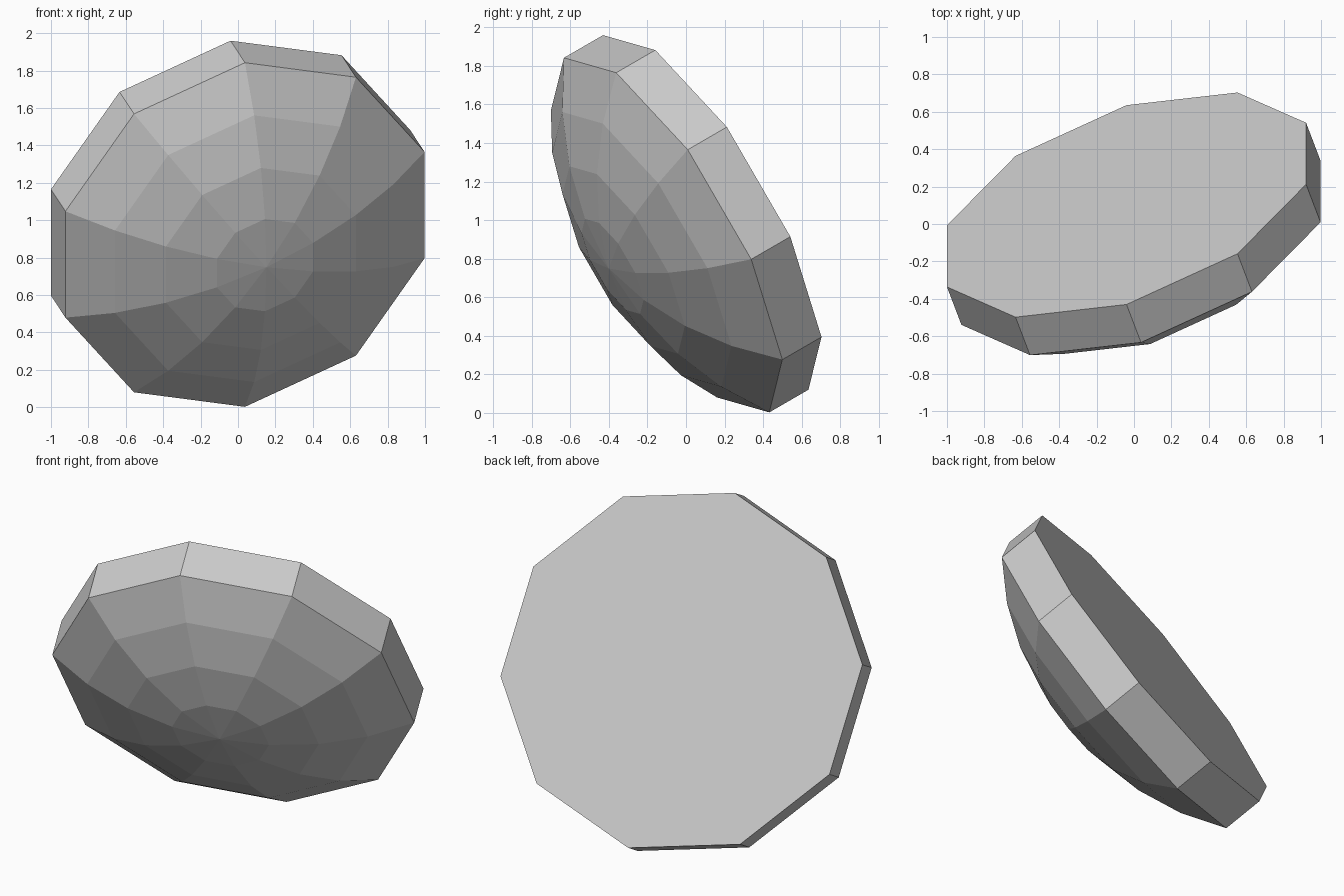
import bpy, bmesh, math
from mathutils import Matrix, Vector

cube = bpy.data.objects.get("Cube")
if cube:
    bpy.data.objects.remove(cube, do_unlink=True)

SIDES = 10
RADIUS = 1.063      # rim circumradius
RIM = 0.247         # straight rim depth
RISE = 0.365        # height of the spherical cap
STEPS = 4           # cap rings from rim to pole

grey = bpy.data.materials.new("plain_grey")
grey.use_nodes = True
colour = (0.6, 0.6, 0.6, 1)
grey.diffuse_color = colour
grey.node_tree.nodes["Principled BSDF"].inputs["Base Color"].default_value = colour

# Profile as (radius, height): flat back edge, rim, then equal-angle cap rings
ball = (RADIUS ** 2 + RISE ** 2) / (2 * RISE)
spread = math.asin(RADIUS / ball)
profile = [(RADIUS, 0)]
for i in range(STEPS):
    a = spread * (1 - i / STEPS)
    profile.append((ball * math.sin(a), RIM + RISE - ball * (1 - math.cos(a))))

# Shallow ten-sided dome with a flat back
bm = bmesh.new()
rings = []
for r, h in profile:
    rings.append([bm.verts.new((r * math.sin(math.tau * k / SIDES),
                                r * math.cos(math.tau * k / SIDES), h))
                  for k in range(SIDES)])
pole = bm.verts.new((0, 0, RIM + RISE))
bm.faces.new(rings[0])
for k in range(SIDES):
    j = (k + 1) % SIDES
    for low, high in zip(rings, rings[1:]):
        bm.faces.new((low[k], low[j], high[j], high[k]))
    bm.faces.new((rings[-1][k], rings[-1][j], pole))
bmesh.ops.recalc_face_normals(bm, faces=bm.faces)

mesh = bpy.data.meshes.new("tilted_dome")
bm.to_mesh(mesh)
bm.free()
mesh.materials.append(grey)
dome = bpy.data.objects.new("tilted_dome", mesh)
bpy.context.collection.objects.link(dome)

# Tilt the dome so its pole points forward and down, one vertex straight up
axis = Vector((0.3135, -0.822, -0.476)).normalized()
up = axis.cross(Vector((1, 0, 0))).normalized()
side = up.cross(axis)
turn = Matrix((side, up, axis)).transposed().to_4x4()
dome.matrix_world = Matrix.Translation((-0.04, 0.1025, 1.04)) @ turn
